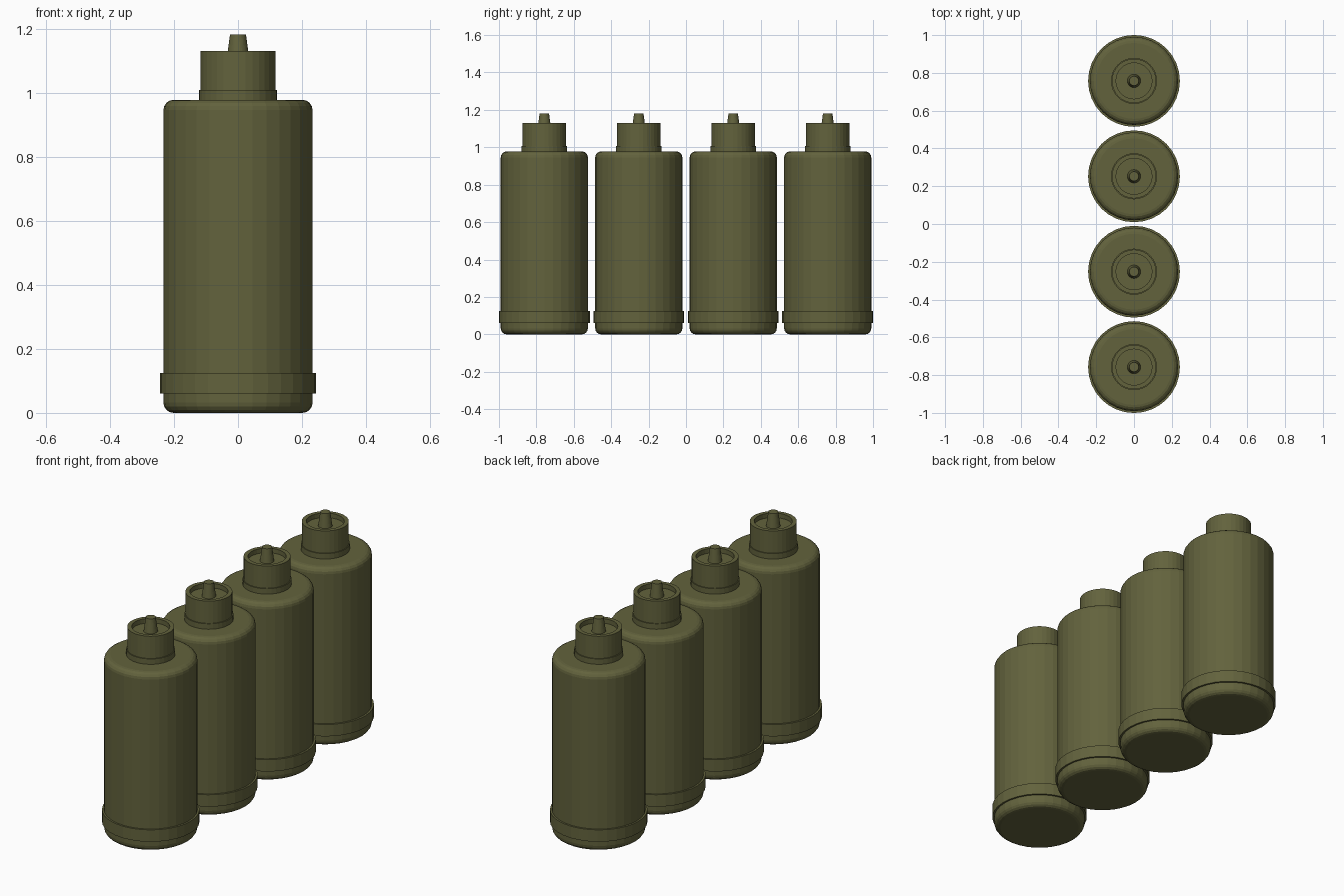
import bpy, bmesh, math

SIDES = 32
SPACING = 0.505

cube = bpy.data.objects.get("Cube")
if cube:
    bpy.data.objects.remove(cube, do_unlink=True)

# Single olive paint
olive = bpy.data.materials.new("olive_green")
olive.use_nodes = True
colour = (0.123, 0.123, 0.046, 1)
olive.diffuse_color = colour
olive.node_tree.nodes["Principled BSDF"].inputs["Base Color"].default_value = colour


def lathe(name, profile, y, closed=False):
    """Turn a (radius, height) profile around the vertical axis."""
    bm = bmesh.new()
    rings = []
    for r, z in profile:
        rings.append([bm.verts.new((r * math.cos(2 * math.pi * i / SIDES),
                                    r * math.sin(2 * math.pi * i / SIDES), z))
                      for i in range(SIDES)])
    pairs = list(zip(rings, rings[1:]))
    if closed:
        pairs.append((rings[-1], rings[0]))
    else:
        bm.faces.new(rings[0][::-1])
        bm.faces.new(rings[-1])
    for a, b in pairs:
        for i in range(SIDES):
            j = (i + 1) % SIDES
            bm.faces.new((a[i], a[j], b[j], b[i]))
    bmesh.ops.recalc_face_normals(bm, faces=bm.faces)
    mesh = bpy.data.meshes.new(name)
    bm.to_mesh(mesh)
    bm.free()
    mesh.materials.append(olive)
    obj = bpy.data.objects.new(name, mesh)
    obj.location.y = y
    bpy.context.collection.objects.link(obj)
    return obj


def rounded(radius, height, bevel, steps=4):
    """Cylinder profile with rounded rims."""
    arc = [math.pi / 2 * k / steps for k in range(steps + 1)]
    low = [(radius - bevel + bevel * math.sin(a), bevel - bevel * math.cos(a)) for a in arc]
    return low + [(r, height - z) for r, z in reversed(low)]


for n in range(4):
    y = (n - 1.5) * SPACING
    tag = f"_{n + 1}"
    # Rounded canister with its base band
    lathe("canister_body" + tag, rounded(0.233, 0.978, 0.032), y)
    lathe("base_band" + tag, [(0.225, 0.06), (0.243, 0.06), (0.243, 0.125), (0.225, 0.125)],
          y, closed=True)
    # Neck collar and hollow-topped cap
    lathe("neck_collar" + tag, [(0.122, 0.97), (0.122, 1.008)], y)
    lathe("cap" + tag, [(0.117, 1.0), (0.117, 1.13), (0.095, 1.13), (0.095, 1.105)], y)
    # Tapered nozzle
    lathe("nozzle" + tag, [(0.036, 1.1), (0.025, 1.182)], y)
